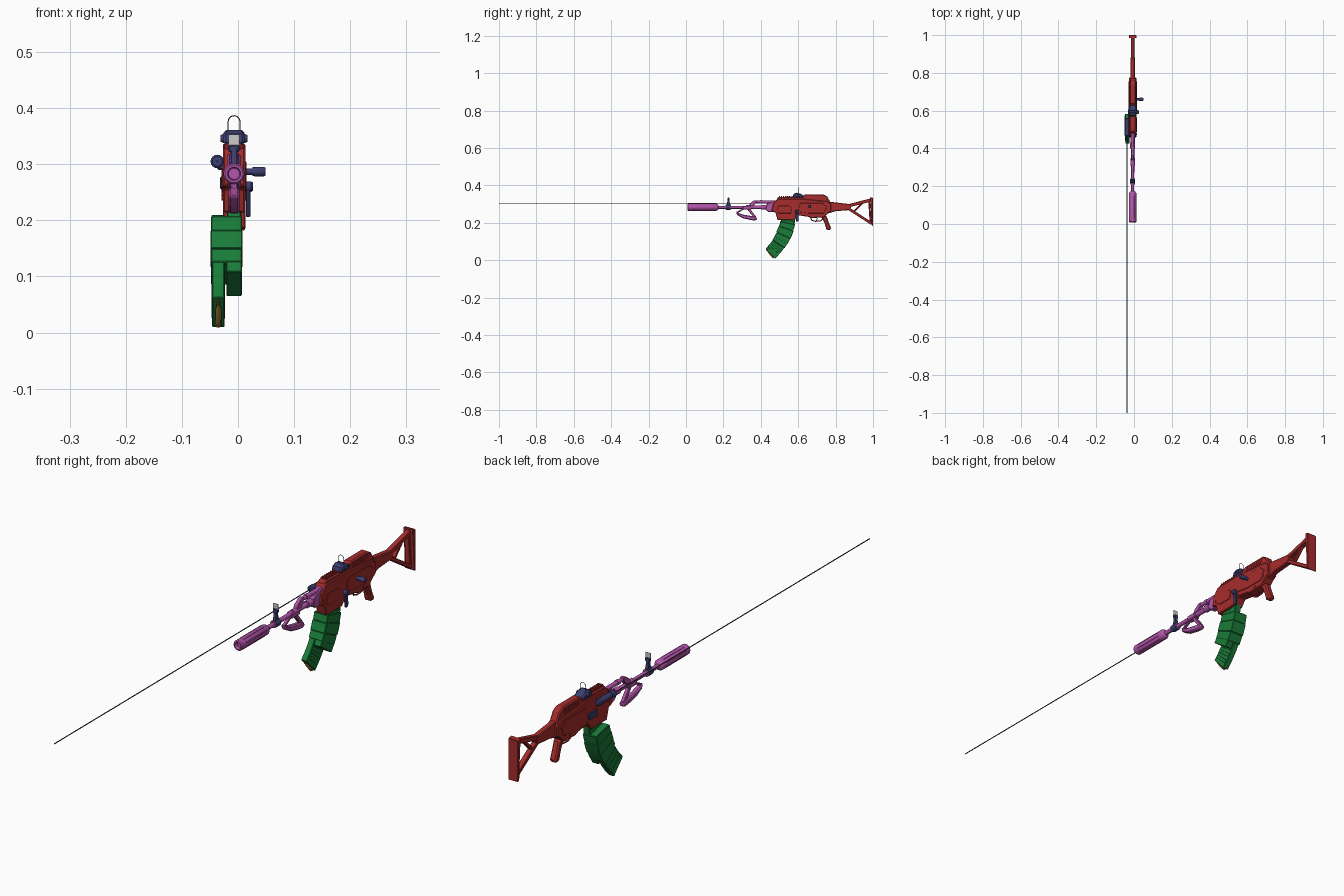
import bpy, bmesh, math
from mathutils import Vector

if "Cube" in bpy.data.objects:
    bpy.data.objects.remove(bpy.data.objects["Cube"])

CX = -0.007  # centre line of the body


def mat(name, rgb):
    m = bpy.data.materials.new(name)
    m.diffuse_color = (*rgb, 1)
    m.use_nodes = True
    m.node_tree.nodes["Principled BSDF"].inputs["Base Color"].default_value = m.diffuse_color
    return m


RED, PINK = mat("red", (0.38, 0.025, 0.025)), mat("pink", (0.45, 0.09, 0.40))
BLUE, GREEN = mat("blue", (0.045, 0.05, 0.16)), mat("green", (0.01, 0.20, 0.04))
BRASS, DARK = mat("brass", (0.30, 0.15, 0.03)), mat("dark", (0.05, 0.05, 0.05))


def finish(bm, name, m, bevel=0.0):
    bmesh.ops.recalc_face_normals(bm, faces=bm.faces)
    me = bpy.data.meshes.new(name)
    bm.to_mesh(me)
    bm.free()
    ob = bpy.data.objects.new(name, me)
    bpy.context.collection.objects.link(ob)
    if m:
        me.materials.append(m)
    if bevel:
        b = ob.modifiers.new("bevel", "BEVEL")
        b.width, b.segments, b.limit_method = bevel, 1, "ANGLE"
        b.angle_limit = math.radians(50)
    return ob


def prism(name, pts, half, m, bevel=0.0, x=CX):
    """Side profile (y, z) extruded across x."""
    bm = bmesh.new()
    f = bm.faces.new([bm.verts.new((x - half, y, z)) for y, z in pts])
    g = bmesh.ops.extrude_face_region(bm, geom=[f])["geom"]
    bmesh.ops.translate(bm, vec=(2 * half, 0, 0),
                        verts=[v for v in g if isinstance(v, bmesh.types.BMVert)])
    return finish(bm, name, m, bevel)


def box(name, lo, hi, m, bevel=0.0):
    return prism(name, [(lo[1], lo[2]), (hi[1], lo[2]), (hi[1], hi[2]), (lo[1], hi[2])],
                 (hi[0] - lo[0]) / 2, m, bevel, (lo[0] + hi[0]) / 2)


def lathe(name, p, axis, prof, m, n=16):
    """Rings of (distance, radius) around an axis, smooth shaded."""
    a = Vector(axis).normalized()
    u = a.orthogonal().normalized()
    w = a.cross(u)
    bm = bmesh.new()
    rings = [[bm.verts.new(Vector(p) + a * d + r * (u * math.cos(t) + w * math.sin(t)))
              for t in (2 * math.pi * i / n for i in range(n))] for d, r in prof]
    for r0, r1 in zip(rings, rings[1:]):
        for i in range(n):
            bm.faces.new((r0[i], r0[(i + 1) % n], r1[(i + 1) % n], r1[i]))
    bm.faces.new(rings[0])
    bm.faces.new(rings[-1])
    ob = finish(bm, name, m)
    bpy.ops.object.select_all(action="DESELECT")
    ob.select_set(True)
    bpy.context.view_layer.objects.active = ob
    bpy.ops.object.shade_smooth_by_angle(angle=math.radians(35))
    return ob


def tube(name, pts, r, m, cyclic=False):
    cu = bpy.data.curves.new(name, "CURVE")
    cu.dimensions, cu.bevel_depth, cu.bevel_resolution = "3D", r, 2
    cu.use_fill_caps = True
    s = cu.splines.new("POLY")
    s.points.add(len(pts) - 1)
    for q, c in zip(s.points, pts):
        q.co = (*c, 1)
    s.use_cyclic_u = cyclic
    cu.materials.append(m)
    ob = bpy.data.objects.new(name, cu)
    bpy.context.collection.objects.link(ob)
    return ob


def strut(name, a, b, w, half, m, bevel=0.002):
    """Flat bar between two side-view points."""
    a, b = Vector(a), Vector(b)
    d = (b - a).normalized()
    n = Vector((-d.y, d.x)) * w / 2
    return prism(name, [a + n, b + n, b - n, a - n], half, m, bevel)


# Receiver: lower body, narrower top cover, side panels
prism("receiver", [(.457, .262), (.465, .300), (.487, .328), (.62, .328), (.755, .315),
                   (.775, .300), (.775, .262), (.755, .248), (.735, .228), (.67, .226),
                   (.655, .232), (.60, .240), (.58, .214), (.49, .214), (.478, .255)], .020, RED, .003)
prism("top_cover", [(.475, .30), (.492, .338), (.62, .338), (.637, .352), (.735, .352),
                    (.755, .340), (.772, .310), (.772, .295)], .015, RED, .004)
for s in (-1, 1):
    side = "right" if s > 0 else "left"
    prism(f"front_panel_{side}", [(.485, .262), (.495, .292), (.55, .292), (.565, .28), (.56, .25), (.5, .25)],
          .0015, RED, .001, CX + s * .0205)
    prism(f"rear_panel_{side}", [(.60, .258), (.61, .305), (.73, .305), (.755, .285), (.735, .25), (.66, .25)],
          .0015, RED, .001, CX + s * .0205)
    for i in range(7):
        y = .643 + i * .013
        prism(f"vent_rib_{side}_{i}", [(y, .324), (y + .006, .324), (y + .011, .344), (y + .005, .344)],
              .0015, RED, 0, CX + s * .0155)
    for i, (y, z) in enumerate([(.475, .275), (.60, .248), (.70, .24), (.745, .262)]):
        lathe(f"pin_{side}_{i}", (CX + s * .019, y, z), (s, 0, 0), [(0, .005), (.003, .005)], RED, 10)
for i in range(7):
    y = .497 + i * .011
    box(f"rail_tooth_{i}", (CX - .011, y, .336), (CX + .011, y + .006, .343), RED)

# Shoulder stock: neck, open triangle of struts, butt plate
prism("stock_neck", [(.765, .313), (.875, .300), (.885, .285), (.875, .268), (.80, .262), (.76, .25)], .011, RED, .003)
strut("stock_upper_arm", (.865, .290), (.990, .322), .017, .010, RED)
strut("stock_lower_arm", (.865, .278), (.992, .196), .014, .010, RED)
strut("stock_brace", (.945, .308), (.90, .262), .010, .008, RED)
strut("stock_rear_bar", (.979, .318), (.987, .2), .010, .010, RED)
prism("butt_plate", [(.984, .337), (1.0, .333), (1.0, .181), (.992, .188), (.989, .26)], .020, RED, .002)

# Pistol grip, trigger guard and trigger
prism("pistol_grip", [(.718, .235), (.752, .237), (.762, .205), (.777, .168), (.765, .159),
                      (.750, .166), (.742, .195), (.733, .215)], .013, RED, .005)
tube("trigger_guard", [(CX, .665, .230), (CX, .672, .214), (CX, .690, .208),
                       (CX, .718, .210), (CX, .733, .222)], .0028, RED)
tube("trigger", [(CX, .697, .230), (CX, .702, .221), (CX, .697, .213)], .002, DARK)

# Barrel, muzzle, gas tube
Z = .283
lathe("barrel", (CX, .15, Z), (0, 1, 0), [(0, .008), (.06, .008), (.06, .012), (.09, .012), (.09, .008), (.17, .008),
      (.17, .0115), (.20, .0115), (.20, .009), (.25, .009), (.25, .013), (.275, .013), (.275, .0095), (.33, .0095)], PINK)
lathe("suppressor", (CX, .008, Z), (0, 1, 0), [(.012, .010), (0, .012), (0, .016), (.004, .019), (.155, .019),
      (.162, .015), (.166, .009)], PINK, 16)
for i in range(8):
    t = i * math.pi / 4 + math.pi / 8
    c, s = math.cos(t) * .0185, math.sin(t) * .0185
    tube(f"suppressor_rib_{i}", [(CX + c, .03, Z + s), (CX + c, .15, Z + s)], .0016, PINK)
lathe("gas_tube", (CX, .365, .312), (0, 1, 0), [(0, .007), (.03, .007), (.03, .0095), (.045, .0095), (.045, .008),
      (.115, .008)], PINK, 12)
prism("gas_block", [(.335, .288), (.342, .304), (.365, .320), (.38, .320), (.375, .306), (.36, .288)], .008, PINK, .002)
prism("hand_guard", [(.425, .270), (.43, .300), (.47, .318), (.485, .318), (.485, .258), (.44, .258)], .012, PINK, .003)

# Folded fore grip under the barrel
prism("fore_grip", [(.268, .262), (.282, .252), (.305, .244), (.350, .236), (.372, .233), (.382, .222),
                    (.374, .212), (.350, .214), (.305, .224), (.272, .242)], .010, PINK, .004)
strut("fore_grip_front_link", (.272, .254), (.315, .279), .008, .006, PINK)
strut("fore_grip_rear_link", (.330, .278), (.372, .226), .013, .007, PINK)
box("fore_grip_clamp", (CX - .012, .305, .270), (CX + .012, .350, .290), PINK, .003)

# Front sight post with grey plate
lathe("front_sight_collar", (CX, .215, Z), (0, 1, 0), [(0, .0135), (.024, .0135)], BLUE)
prism("front_sight_post", [(.214, .288), (.240, .288), (.233, .312), (.232, .334), (.222, .334), (.221, .312)],
      .006, BLUE, .0015)
box("front_sight_head", (CX - .010, .222, .322), (CX + .010, .232, .334), BLUE, .002)
box("front_sight_plate", (CX - .010, .2262, .332), (CX + .010, .2275, .353), None)

# Rear sight base and ring
prism("rear_sight_base", [(.568, .334), (.575, .354), (.59, .361), (.61, .357), (.628, .346), (.632, .334)],
      .019, BLUE, .005)
R = .0105
tube("rear_sight_ring", [(CX - R, .60, .357)] + [(CX - R * math.cos(a), .60, .376 + R * math.sin(a))
     for a in (math.pi * i / 10 for i in range(11))] + [(CX + R, .60, .357)], .0009, DARK)
lathe("rear_sight_knob", (CX - .024, .600, .346), (1, 0, 0), [(0, .006), (.004, .008), (.044, .008), (.048, .006)], BLUE, 12)

# Charging handle and release lever on the right
lathe("charging_handle", (CX + .015, .66, .287), (1, 0, 0), [(0, .006), (.018, .006), (.018, .008), (.022, .0088),
      (.038, .0088), (.041, .007)], BLUE, 12)
lathe("release_knob", (CX + .018, .592, .260), (1, 0, 0), [(0, .010), (.012, .010), (.016, .007)], BLUE, 12)
prism("release_lever", [(.584, .258), (.600, .258), (.603, .215), (.597, .205), (.588, .208)],
      .004, BLUE, .002, CX + .025)

# Aiming module and its beam on the left
LX, LZ = -.037, .305
lathe("beam_module", (LX, .465, LZ), (0, 1, 0), [(0, .009), (.003, .012), (.022, .012), (.022, .010), (.078, .010),
      (.078, .012), (.092, .012), (.095, .008)], BLUE)
box("beam_module_mount", (LX, .485, .290), (CX - .013, .535, .312), BLUE, .002)
box("side_switch", (CX - .025, .55, .255), (CX - .018, .60, .278), BLUE, .002)
tube("beam", [(LX, -1, LZ), (LX, .47, LZ)], .0018, DARK)

# Curved twin magazines, sharing one arc
CY, CZ, RAD = .231, .268, .32


def arc(r, deg):
    a = math.radians(deg)
    return (CY + r * math.cos(a), CZ - r * math.sin(a))


def sector(name, a0, a1, grow, half, x, m=GREEN, n=6, depth=.037):
    ts = [a0 + (a1 - a0) * i / n for i in range(n + 1)]
    pts = [arc(RAD + depth + grow, t) for t in ts] + [arc(RAD - depth - grow, t) for t in reversed(ts)]
    return prism(name, pts, half, m, .0015, x)


sector("magazine", 2, 34, 0, .012, CX)
sector("magazine_floor", 28, 34.5, .002, .0138, CX, n=2)
sector("spare_magazine", 12.5, 46.5, 0, .011, -.035)
sector("spare_magazine_floor", 12, 18, .002, .0125, -.035, n=2)
for k, (x, h, lo) in enumerate([(CX, .013, 6), (-.035, .0118, 33)]):
    for i in range(3):
        sector(f"magazine_{k}_rib_{i}", lo + i * 4.2, lo + i * 4.2 + 2.4, -.004, h, x, n=1)

# Coupler bands joining the magazines
for i, (a0, a1, g) in enumerate([(12.5, 18, .003), (18, 25, .005), (25, 30.5, .003)]):
    sector(f"coupler_band_{i}", a0, a1, g, .0265 + g * .4, -.0205, n=2)

# Spare cartridge at the open end of the spare magazine
c0, c1 = arc(RAD + .03, 46.8), arc(RAD - .034, 46.8)
lathe("cartridge", (-.035, *c0), (0, c1[0] - c0[0], c1[1] - c0[1]),
      [(0, .006), (.038, .0055), (.044, .0035), (.052, .0035), (.064, .0008)], BRASS, 10)
